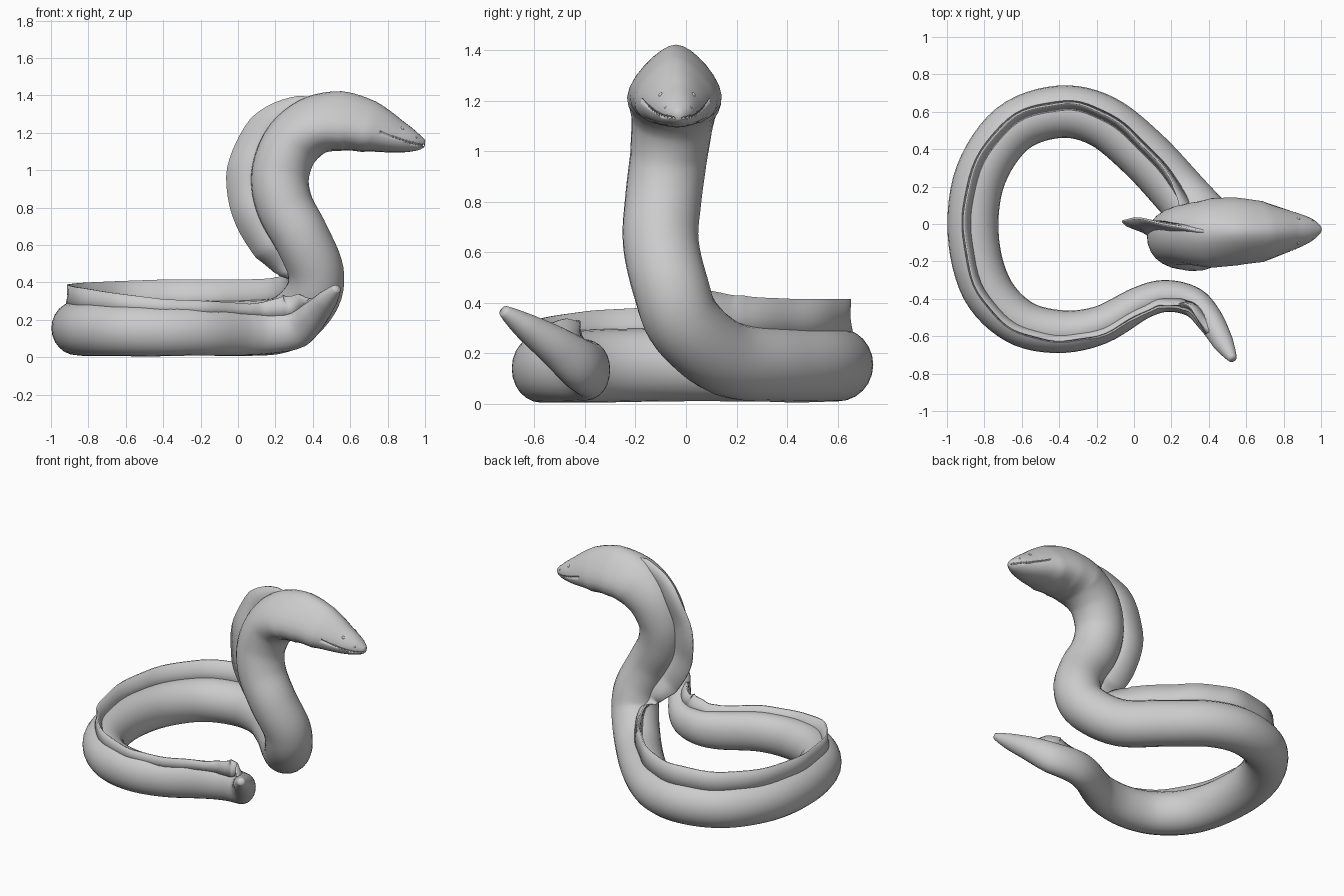
import bpy, bmesh
from math import sin, cos, pi
from mathutils import Vector
from mathutils.bvhtree import BVHTree

if "Cube" in bpy.data.objects:
    bpy.data.objects.remove(bpy.data.objects["Cube"])

# Body centre line from tail tip, round the coil, up the neck to the snout
PATH = [Vector(p) for p in [
    (.53, -.725, .37), (.48, -.64, .31), (.41, -.52, .23), (.32, -.42, .155),
    (.18, -.385, .135), (.04, -.42, .135), (-.18, -.54, .14), (-.4, -.575, .14),
    (-.62, -.52, .145), (-.79, -.34, .15), (-.86, -.05, .155), (-.82, .26, .155),
    (-.65, .51, .155), (-.4, .6, .155), (-.17, .55, .155), (.05, .375, .155),
    (.25, .16, .18), (.39, 0, .31), (.415, -.06, .46), (.34, -.1, .64),
    (.25, -.09, .81), (.225, -.07, .97), (.28, -.05, 1.13), (.4, -.045, 1.235),
    (.55, -.04, 1.262), (.7, -.04, 1.232), (.85, -.035, 1.18), (.95, -.03, 1.15),
    (1.0, -.03, 1.143)]]

# Station: index, half width, half height, fin reach, backward lean, egg shape
STATIONS = [
    (0, .02, .02, .01, 0, 0), (1, .055, .052, .03, 0, 0), (2, .072, .08, .13, 0, 0),
    (3, .08, .105, .19, 0, 0), (5, .09, .125, .15, 0, 0), (7, .115, .135, .17, 0, 0),
    (9, .135, .145, .22, 0, 0), (13, .14, .145, .26, 0, 0), (16, .145, .15, .26, .1, 0),
    (17, .15, .15, .21, .4, 0), (18, .15, .15, .21, 1, 0), (19, .15, .15, .28, 1, 0),
    (21, .152, .155, .3, 1, 0), (22, .163, .155, .27, .7, .1), (23, .18, .157, .18, .2, .28),
    (24, .17, .16, .1, 0, .4), (25, .153, .14, .08, 0, .38), (26, .102, .09, .03, 0, .25),
    (27, .06, .05, .01, 0, 0), (28, .014, .016, 0, 0, 0)]


def point(t):
    i = min(int(t), len(PATH) - 2)
    f = t - i
    a, b, c, d = (PATH[max(0, min(len(PATH) - 1, i + k))] for k in (-1, 0, 1, 2))
    return .5 * (2*b + (c - a)*f + (2*a - 5*b + 4*c - d)*f*f + (3*b - a - 3*c + d)*f**3)


def station(t):
    for a, b in zip(STATIONS, STATIONS[1:]):
        if t <= b[0]:
            f = (t - a[0]) / (b[0] - a[0])
            return [p + (q - p) * f for p, q in zip(a[1:], b[1:])]
    return list(STATIONS[-1][1:])


def frame(t):
    end = len(PATH) - 1
    tangent = (point(min(end, t + .15)) - point(max(0, t - .15))).normalized()
    s = station(t)[3]
    hint = Vector((-s, .3 * s, 1 - s))
    up = (hint - tangent * hint.dot(tangent)).normalized()
    return point(t), tangent.cross(up), up


def loft(name, rings):
    bm = bmesh.new()
    vs = [[bm.verts.new(p) for p in r] for r in rings]
    n = len(vs[0])
    for a, b in zip(vs, vs[1:]):
        for j in range(n):
            bm.faces.new((a[j], a[(j+1) % n], b[(j+1) % n], b[j]))
    bm.faces.new(vs[0][::-1])
    bm.faces.new(vs[-1])
    bmesh.ops.recalc_face_normals(bm, faces=bm.faces)
    me = bpy.data.meshes.new(name)
    bm.to_mesh(me)
    bm.free()
    me.shade_smooth()
    ob = bpy.data.objects.new(name, me)
    bpy.context.collection.objects.link(ob)
    return ob


# Body and head in one skin
def body_ring(t):
    c, side, up = frame(t)
    w, h, _, _, egg = station(t)
    angles = [2 * pi * j / 24 for j in range(24)]
    return [c + side * w * cos(a) * (1 - egg * sin(a)) + up * h * sin(a) for a in angles]


body = loft("body", [body_ring(i / 6) for i in range(28 * 6 + 1)])


# Long thin fin along the back, leaning outward round the coil
def fin_ring(t):
    c, side, up = frame(t)
    _, h, reach, s, _ = station(t)
    grow = min(1, (t - 1.5) / .6, (23.8 - t) / .8)
    reach = h * .8 + (reach - h * .8) * max(0, grow)
    lean = -.045 * max(0, 1 - s) * min(1, max(0, (18 - t) / 3)) + .004 * sin(t * 6)
    base, mid = h * .75, h * .75 + (reach - h * .75) * .5
    foot = lean * .6
    return [c + side * x + up * y for x, y in (
        (foot - .035, base), (foot + .035, base), (.013 + lean * .8, mid),
        (.005 + lean, reach), (-.005 + lean, reach), (-.013 + lean * .8, mid))]


fin = loft("back_fin", [fin_ring(1.5 + i * 22.3 / 140) for i in range(141)])

# Mouth line projected onto both sides of the head
bm = bmesh.new()
bm.from_mesh(body.data)
skin = BVHTree.FromBMesh(bm)
bm.free()


def on_skin(x, z, sign):
    hit = skin.ray_cast(Vector((x, -.033 + sign * .5, z)), Vector((0, -sign, 0)))
    return hit[0], hit[1]


def mouth(u, sign):
    return on_skin(.76 + .232 * u, 1.133 + .073 * (1 - u) ** 1.4, sign)


halves = {s: [mouth(i / 14, s) for i in range(15)] for s in (-1, 1)}
line = [p for p, n in halves[-1] if p] + [p for p, n in halves[1][::-1] if p]
rings = []
for i, p in enumerate(line):
    d = (line[min(i + 1, len(line) - 1)] - line[max(i - 1, 0)]).normalized()
    out = d.cross(Vector((0, 0, 1))).normalized()
    v = out.cross(d)
    rings.append([p + .005 * (out * cos(k * pi / 3) + v * sin(k * pi / 3)) for k in range(6)])
cutter = loft("mouth_cutter", rings)
cutter.hide_render = True
cutter.hide_set(True)
groove = body.modifiers.new("mouth_groove", 'BOOLEAN')
groove.operation = 'DIFFERENCE'
groove.solver = 'EXACT'
groove.object = cutter

# Small teeth along the mouth, eyes and nostrils, all mirrored in pairs
tooth_bm, eye_bm = bmesh.new(), bmesh.new()
for s in (-1, 1):
    for i in range(10):
        p, n = mouth(.3 + i * .075, s)
        if p:
            r = bmesh.ops.create_cone(tooth_bm, segments=6, radius1=0, radius2=.006,
                                      depth=.016, cap_ends=True)
            bmesh.ops.translate(tooth_bm, verts=r["verts"], vec=p - n * .003)
    for x, z, size in ((.88, 1.225, .011), (.955, 1.175, .006)):
        p, n = on_skin(x, z, s)
        if p:
            r = bmesh.ops.create_uvsphere(eye_bm, u_segments=12, v_segments=8, radius=size)
            bmesh.ops.translate(eye_bm, verts=r["verts"], vec=p - n * size * .5)
for name, b in (("teeth", tooth_bm), ("eyes_and_nostrils", eye_bm)):
    me = bpy.data.meshes.new(name)
    b.to_mesh(me)
    b.free()
    me.shade_smooth()
    bpy.context.collection.objects.link(bpy.data.objects.new(name, me))
